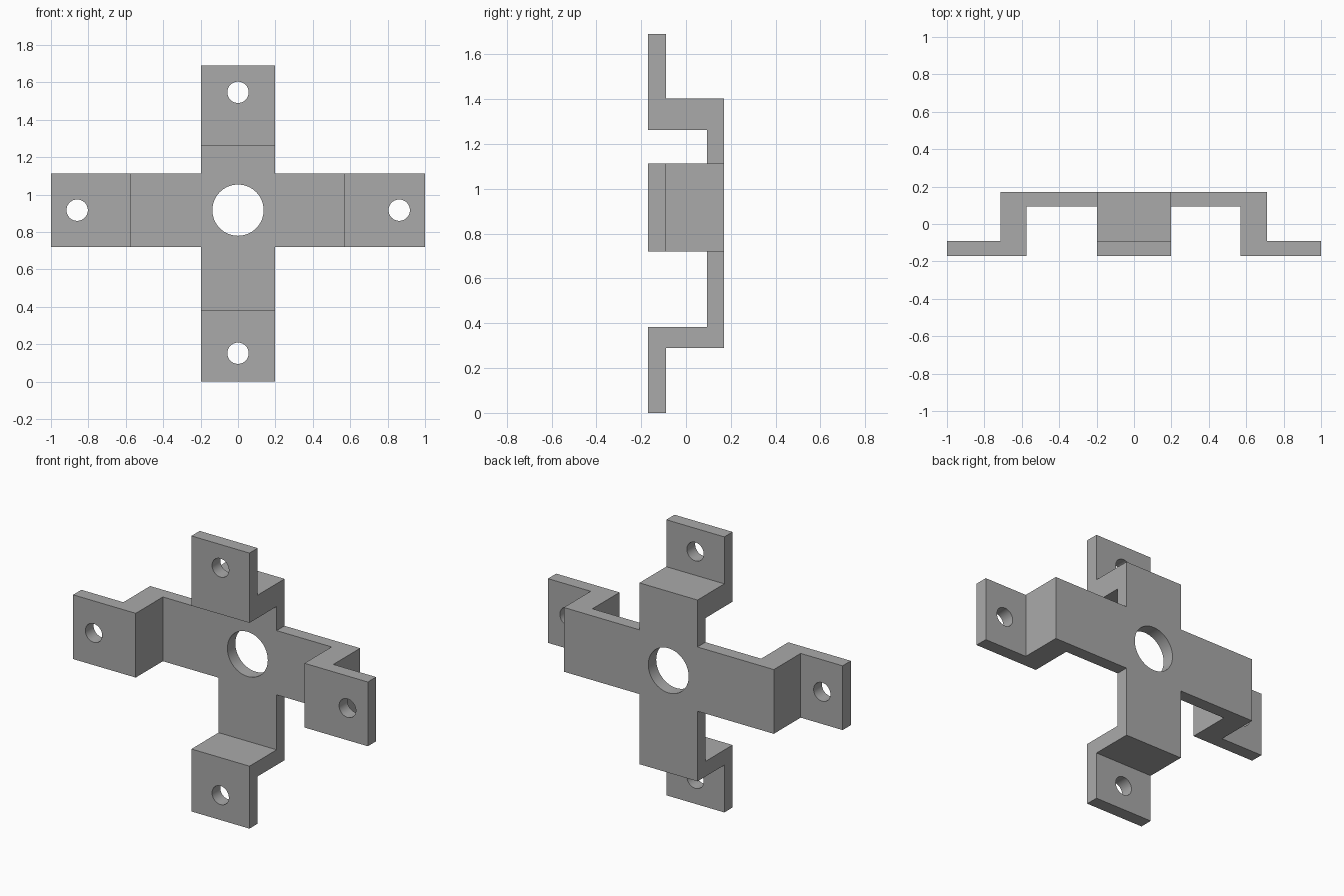
import bpy, bmesh, math
from mathutils import Matrix, Vector

cube = bpy.data.objects.get("Cube")
if cube:
    bpy.data.objects.remove(cube, do_unlink=True)

# Material
grey = bpy.data.materials.new("plain grey")
grey.use_nodes = True
COLOUR = (0.40, 0.40, 0.40, 1)
grey.diffuse_color = COLOUR
grey.node_tree.nodes["Principled BSDF"].inputs["Base Color"].default_value = COLOUR

# Main dimensions
FRONT, FOOT_BACK, WEB_FRONT, BACK = -0.17, -0.09, 0.093, 0.17
HALF = 0.197
MID = 0.917


def strip_profile(lo, lo_out, lo_in, hi_in, hi_out, hi):
    """Bent hat-shaped strip as (length, depth) points."""
    return [(lo, FRONT), (lo_in, FRONT), (lo_in, WEB_FRONT), (hi_in, WEB_FRONT),
            (hi_in, FRONT), (hi, FRONT), (hi, FOOT_BACK), (hi_out, FOOT_BACK),
            (hi_out, BACK), (lo_out, BACK), (lo_out, FOOT_BACK), (lo, FOOT_BACK)]


def make_object(name, bm):
    bmesh.ops.recalc_face_normals(bm, faces=bm.faces)
    mesh = bpy.data.meshes.new(name)
    bm.to_mesh(mesh)
    bm.free()
    mesh.materials.append(grey)
    obj = bpy.data.objects.new(name, mesh)
    bpy.context.collection.objects.link(obj)
    return obj


def extrude_strip(name, points, place, direction):
    bm = bmesh.new()
    face = bm.faces.new([bm.verts.new(place(a, d)) for a, d in points])
    result = bmesh.ops.extrude_face_region(bm, geom=[face])
    verts = [v for v in result["geom"] if isinstance(v, bmesh.types.BMVert)]
    bmesh.ops.translate(bm, verts=verts, vec=Vector(direction) * 2 * HALF)
    return make_object(name, bm)


def hole_cutter(x, z, radius):
    bm = bmesh.new()
    turn = Matrix.Translation((x, 0, z)) @ Matrix.Rotation(math.pi / 2, 4, "X")
    bmesh.ops.create_cone(bm, cap_ends=True, segments=64, radius1=radius,
                          radius2=radius, depth=1, matrix=turn)
    cutter = make_object("hole_cutter", bm)
    cutter.hide_render = True
    return cutter


def combine(target, tool, operation):
    mod = target.modifiers.new(operation.lower(), "BOOLEAN")
    mod.object, mod.operation, mod.solver = tool, operation, "EXACT"
    bpy.context.view_layer.objects.active = target
    bpy.ops.object.modifier_apply(modifier=mod.name)
    bpy.data.objects.remove(tool, do_unlink=True)


# Crossed bent strips
bracket = extrude_strip("cross_bracket",
                        strip_profile(-1, -0.715, -0.575, 0.57, 0.71, 1),
                        lambda a, d: (a, d, MID - HALF), (0, 0, 1))
upright = extrude_strip("upright_strip",
                        strip_profile(0, 0.29, 0.383, 1.262, 1.402, 1.69),
                        lambda a, d: (-HALF, d, a), (1, 0, 0))
combine(bracket, upright, "UNION")

# Centre bore and four mounting holes
for x, z, radius in [(0, MID, 0.137), (-0.86, MID, 0.057), (0.862, MID, 0.057),
                     (0, 1.547, 0.057), (0, 0.152, 0.057)]:
    combine(bracket, hole_cutter(x, z, radius), "DIFFERENCE")

# Smooth hole walls, sharp edges elsewhere
bpy.ops.object.select_all(action="DESELECT")
bracket.select_set(True)
bpy.context.view_layer.objects.active = bracket
bpy.ops.object.shade_smooth_by_angle(angle=math.radians(30))
